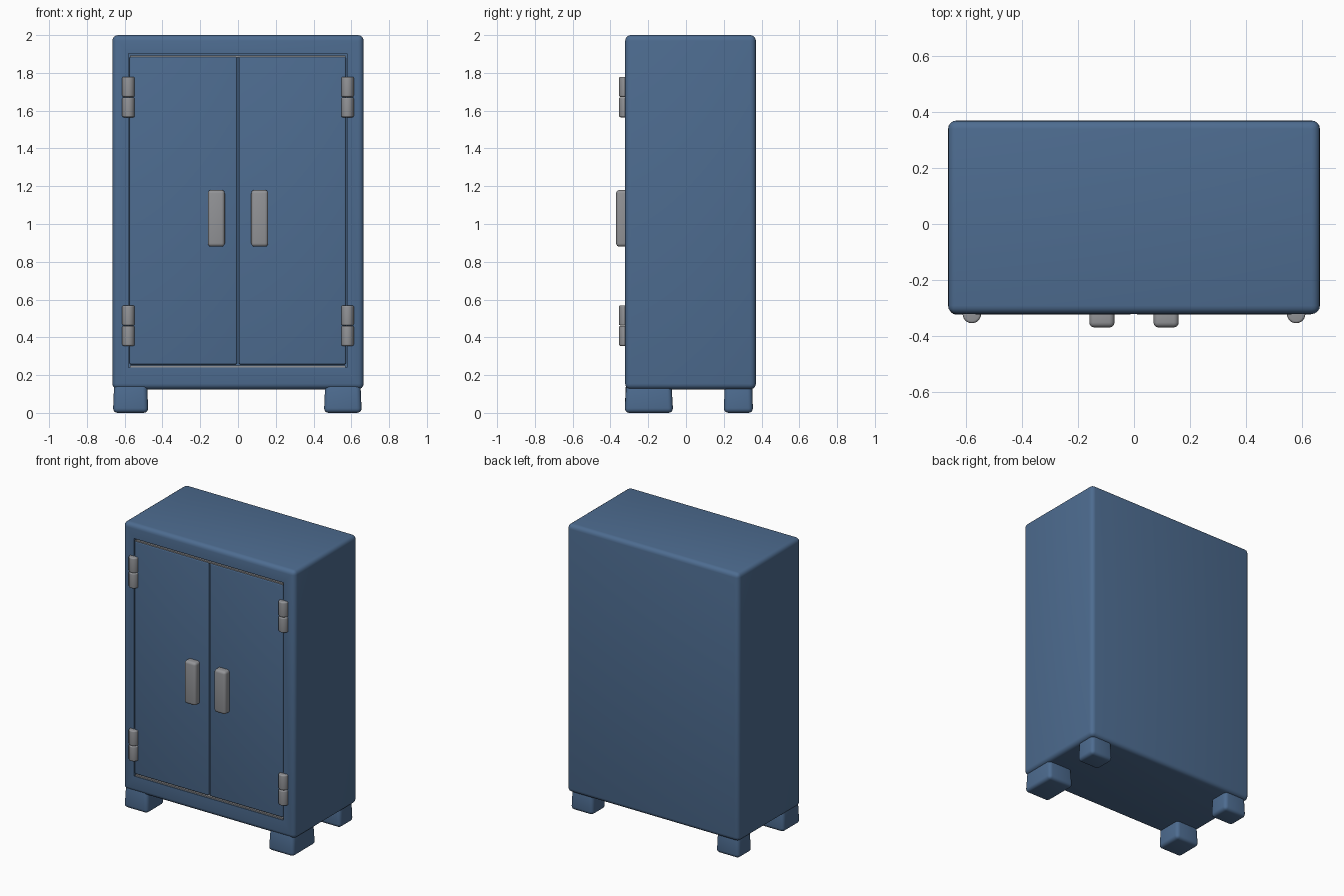
import bpy, bmesh
from math import radians

cube = bpy.data.objects.get("Cube")
if cube:
    bpy.data.objects.remove(cube, do_unlink=True)


def material(name, rgb):
    m = bpy.data.materials.new(name)
    m.use_nodes = True
    m.diffuse_color = (*rgb, 1)
    m.node_tree.nodes["Principled BSDF"].inputs["Base Color"].default_value = (*rgb, 1)
    return m


BLUE = material("steel_blue", (0.075, 0.15, 0.28))
GREY = material("metal_grey", (0.29, 0.295, 0.31))


def activate(ob):
    bpy.ops.object.select_all(action='DESELECT')
    ob.select_set(True)
    bpy.context.view_layer.objects.active = ob


def finish(ob, mat, bevel):
    """Round the edges, colour the part and shade it smooth."""
    ob.data.materials.append(mat)
    activate(ob)
    if bevel:
        mod = ob.modifiers.new("rounding", 'BEVEL')
        mod.width, mod.segments = bevel, 4
        bpy.ops.object.modifier_apply(modifier=mod.name)
    bpy.ops.object.shade_smooth_by_angle(angle=radians(35))
    return ob


def box(name, x, y, z, mat, bevel=0.0, taper=1.0):
    """Box from (min, max) ranges; taper scales the top face."""
    bm = bmesh.new()
    bmesh.ops.create_cube(bm, size=1)
    for v in bm.verts:
        k = taper if v.co.z > 0 else 1
        for i, (lo, hi) in enumerate((x, y, z)):
            s = k if i < 2 else 1
            v.co[i] = (lo + hi) / 2 + v.co[i] * (hi - lo) * s
    me = bpy.data.meshes.new(name)
    bm.to_mesh(me)
    bm.free()
    ob = bpy.data.objects.new(name, me)
    bpy.context.collection.objects.link(ob)
    return finish(ob, mat, bevel)


FRONT = -0.322

# Cabinet shell with a shallow recess for the doors
body = box("cabinet_body", (-0.665, 0.665), (FRONT, 0.37), (0.125, 2.0), BLUE, 0.03)
cutter = box("door_recess_cutter", (-0.58, 0.578), (-0.5, FRONT + 0.03), (0.24, 1.902), BLUE)
cutter.hide_render = True
cut = body.modifiers.new("door_recess", 'BOOLEAN')
cut.operation, cut.object, cut.solver = 'DIFFERENCE', cutter, 'EXACT'
activate(body)
bpy.ops.object.modifier_apply(modifier=cut.name)
bpy.data.objects.remove(cutter, do_unlink=True)
bpy.ops.object.shade_smooth_by_angle(angle=radians(35))

# Doors
for side, x in (("right", (-0.574, -0.005)), ("left", (0.004, 0.571))):
    box(side + "_door", x, (FRONT - 0.001, FRONT + 0.04), (0.257, 1.885), BLUE, 0.008)

# Thin bright seals above and below the doors
for name, z in (("top_seal", (1.882, 1.892)), ("bottom_seal", (0.241, 0.25))):
    box(name, (-0.572, 0.57), (FRONT + 0.003, FRONT + 0.035), z, GREY)

# Handles and hinges, mirrored on both doors
for side, s in (("right", -1), ("left", 1)):
    box(side + "_handle", sorted((s * 0.07, s * 0.16)), (-0.37, FRONT + 0.02),
        (0.88, 1.18), GREY, 0.018)
    for level, z0 in (("lower", 0.355), ("upper", 1.565)):
        for half, dz in (("bottom", 0), ("top", 0.108)):
            bpy.ops.mesh.primitive_cylinder_add(
                vertices=24, radius=0.033, depth=0.106,
                location=(s * 0.58, FRONT, z0 + dz + 0.053))
            hinge = bpy.context.object
            hinge.name = f"{side}_{level}_hinge_{half}"
            finish(hinge, GREY, 0.008)

# Feet, slightly narrower at the top
feet = {
    "right_front_foot": ((-0.662, -0.475), (-0.325, -0.13)),
    "left_front_foot": ((0.455, 0.655), (-0.325, -0.068)),
    "right_back_foot": ((-0.655, -0.475), (0.2, 0.355)),
    "left_back_foot": ((0.475, 0.65), (0.2, 0.355)),
}
for name, (x, y) in feet.items():
    box(name, x, y, (0.0, 0.16), BLUE, 0.025, 0.93)
